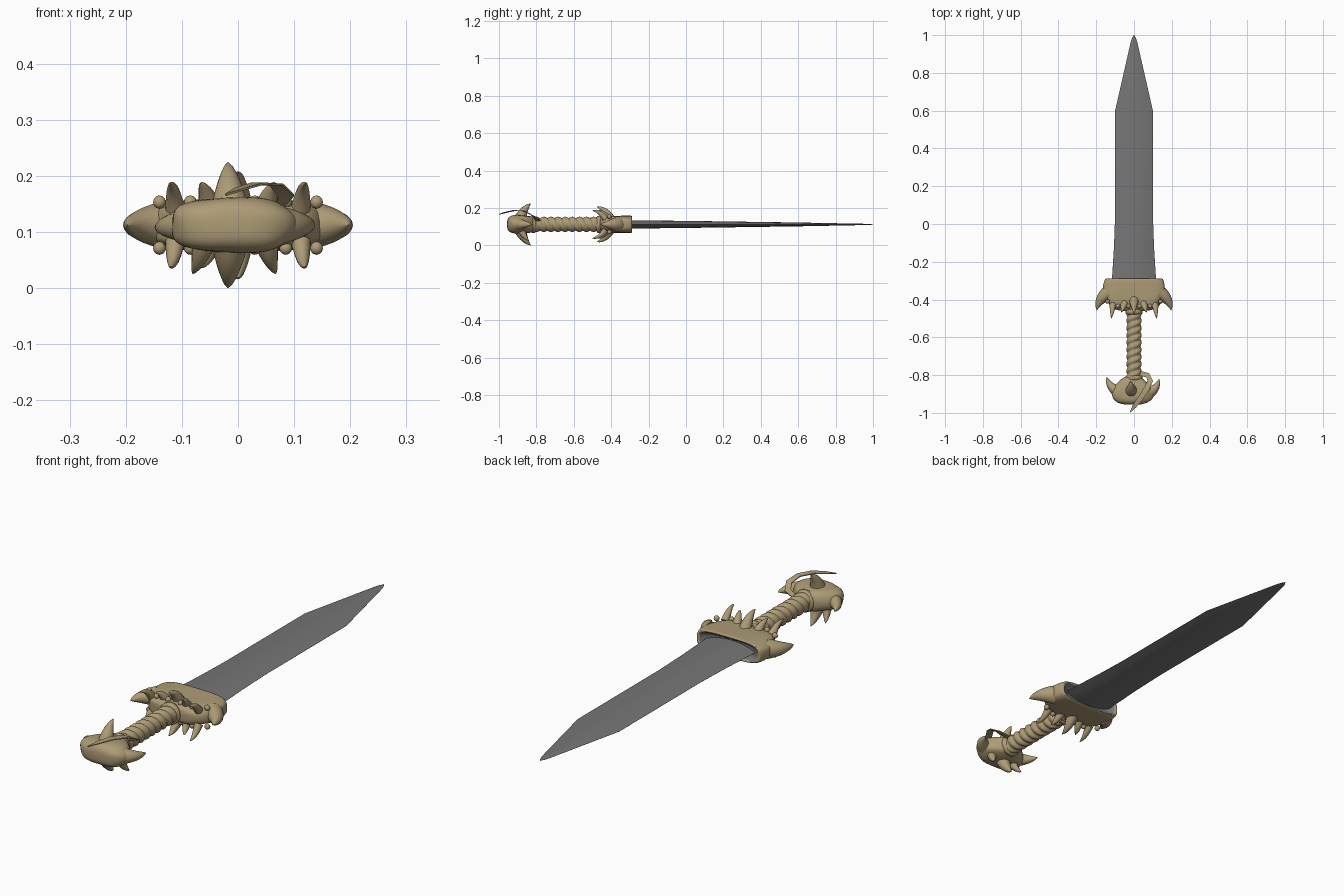
import bpy, bmesh, math
from mathutils import Vector

if "Cube" in bpy.data.objects:
    bpy.data.objects.remove(bpy.data.objects["Cube"])

MID = 0.112  # height of the sword's centre line


def material(name, colour):
    m = bpy.data.materials.new(name)
    m.use_nodes = True
    m.diffuse_color = (*colour, 1)
    m.node_tree.nodes["Principled BSDF"].inputs["Base Color"].default_value = (*colour, 1)
    return m


bone = material("tan bone", (0.42, 0.33, 0.18))
steel = material("grey steel", (0.18, 0.18, 0.18))


def finish(name, bm, mats, angle=50, subdivide=0):
    bmesh.ops.recalc_face_normals(bm, faces=bm.faces)
    mesh = bpy.data.meshes.new(name)
    bm.to_mesh(mesh)
    bm.free()
    for m in mats:
        mesh.materials.append(m)
    ob = bpy.data.objects.new(name, mesh)
    bpy.context.collection.objects.link(ob)
    bpy.ops.object.select_all(action='DESELECT')
    ob.select_set(True)
    bpy.context.view_layer.objects.active = ob
    bpy.ops.object.shade_smooth_by_angle(angle=math.radians(angle))
    if subdivide:
        ob.modifiers.new("Subdivision", 'SUBSURF').levels = subdivide
    return ob


def skin(rings):
    """Join rings of points into a capped tube."""
    bm = bmesh.new()
    loops = [[bm.verts.new(p) for p in r] for r in rings]
    n = len(loops[0])
    for a, b in zip(loops, loops[1:]):
        for i in range(n):
            j = (i + 1) % n
            bm.faces.new((a[i], a[j], b[j], b[i]))
    bm.faces.new(loops[0])
    bm.faces.new(loops[-1])
    return bm


def rounded_ring(y, w, t, power, segs, cx=0.0, lump=0.0):
    ring = []
    for i in range(segs):
        a = math.tau * i / segs
        c, s = math.cos(a), math.sin(a)
        k = 1 + lump * math.sin(5 * a + y * 40)
        x = w * k * math.copysign(abs(c) ** (2 / power), c)
        z = t * k * math.copysign(abs(s) ** (2 / power), s)
        ring.append((cx + x, y, MID + z))
    return ring


def horn(name, base, tip, radius, bend=(0, 0, 0), segs=10, steps=7):
    """Tapering curved spike."""
    base, tip = Vector(base), Vector(tip)
    mid = (base + tip) / 2 + Vector(bend)
    rings = []
    for k in range(steps + 1):
        t = k / steps
        p = base * (1 - t) ** 2 + mid * 2 * t * (1 - t) + tip * t * t
        d = ((mid - base) * (1 - t) + (tip - mid) * t).normalized()
        q = d.to_track_quat('Z', 'Y')
        r = radius * max(0.02, (1 - t) ** 0.75)
        rings.append([p + q @ Vector((r * math.cos(math.tau * i / segs),
                                      r * math.sin(math.tau * i / segs), 0))
                      for i in range(segs)])
    return finish(name, skin(rings), [bone])


# Blade: lens section, straight sides and a pointed tip
def lens(y, w, t):
    xs = [-1 + i / 4 for i in range(9)]
    top = [(w * x, y, MID + t * (1 - x * x)) for x in xs]
    low = [(w * x, y, MID - t * (1 - x * x) - 0.0005) for x in reversed(xs)]
    return top + low


blade = [(-0.40, 0.118, 0.022), (-0.28, 0.116, 0.022), (-0.12, 0.106, 0.02),
         (0.05, 0.1, 0.018), (0.6, 0.1, 0.01), (0.965, 0.017, 0.003),
         (0.985, 0.01, 0.002), (1.0, 0.001, 0.001)]
finish("blade", skin([lens(*s) for s in blade]), [steel], 30)

# Guard: lumpy block with a recessed mouth around the blade
guard = [(-0.462, 0.05, 0.02, 0), (-0.455, 0.105, 0.034, 0.04),
         (-0.43, 0.135, 0.044, 0.05), (-0.39, 0.155, 0.046, 0.03),
         (-0.34, 0.168, 0.046, 0.02), (-0.31, 0.16, 0.047, 0.01),
         (-0.292, 0.154, 0.047, 0), (-0.288, 0.149, 0.044, 0),
         (-0.29, 0.138, 0.036, 0), (-0.315, 0.134, 0.033, 0)]
bm = skin([rounded_ring(y, w, t, 3.6, 32, 0, l) for y, w, t, l in guard])
for f in bm.faces:
    c = f.calc_center_median()
    if c.y > -0.32 and abs(c.x) < 0.137 and abs(c.z - MID) < 0.0355:
        f.material_index = 1
finish("guard", bm, [bone, steel], 60, 1)

# Guard horns and studs, mirrored across both axes
for sx, side in ((1, "left"), (-1, "right")):
    horn(f"{side}_guard_horn", (sx * 0.135, -0.365, MID), (sx * 0.197, -0.457, MID),
         0.042, (sx * 0.025, 0.012, 0), 14)
    for sz, level in ((1, "upper"), (-1, "lower")):
        tag = f"{side}_{level}"
        horn(f"{tag}_outer_spike", (sx * 0.112, -0.43, MID + sz * 0.03),
             (sx * 0.12, -0.502, MID + sz * 0.074), 0.018, (0, 0.004, sz * 0.022))
        horn(f"{tag}_inner_spike", (sx * 0.05, -0.42, MID + sz * 0.03),
             (sx * 0.067, -0.468, MID + sz * 0.075), 0.021, (0, 0, sz * 0.015))
        for k, (x, y) in enumerate(((0.03, -0.435), (0.085, -0.435), (0.14, -0.41))):
            bm = bmesh.new()
            bmesh.ops.create_uvsphere(bm, u_segments=10, v_segments=6, radius=0.012)
            bmesh.ops.translate(bm, verts=bm.verts,
                                vec=(sx * x, y, MID + sz * 0.041))
            finish(f"{tag}_stud_{k + 1}", bm, [bone])
for sz, level in ((1, "upper"), (-1, "lower")):
    horn(f"{level}_centre_spike", (0, -0.405, MID + sz * 0.03),
         (0, -0.477, MID + sz * 0.094), 0.027, (0, 0.01, sz * 0.022))

# Grip: twisted strands
rings = []
for k in range(121):
    y = -0.83 + 0.39 * k / 120
    ring = []
    for i in range(24):
        a = math.tau * i / 24
        r = 0.032 + 0.009 * abs(math.sin(a + y * math.pi / 0.038))
        ring.append((r * math.cos(a), y, MID + r * math.sin(a)))
    rings.append(ring)
finish("grip", skin(rings), [bone], 60)

# Collars at both ends of the grip
for name, y in (("guard_collar", -0.465), ("pommel_collar", -0.815)):
    rings = [rounded_ring(y + dy, r, r, 2, 20)
             for dy, r in ((-0.014, 0.036), (-0.008, 0.046), (0.008, 0.046), (0.014, 0.036))]
    finish(name, skin(rings), [bone], 60)

# Pommel: flattened knob
pommel = [(-0.805, 0.042, 0.036, 0), (-0.825, 0.062, 0.043, 0.03),
          (-0.85, 0.092, 0.047, 0.04), (-0.885, 0.115, 0.05, 0.04),
          (-0.915, 0.112, 0.05, 0.04), (-0.938, 0.095, 0.046, 0.03),
          (-0.952, 0.066, 0.034, 0.02), (-0.957, 0.03, 0.016, 0)]
finish("pommel", skin([rounded_ring(y, w, t, 2.6, 28, -0.008, l) for y, w, t, l in pommel]),
       [bone], 60, 1)

# Pommel horns
horn("right_pommel_horn", (-0.08, -0.89, MID), (-0.145, -0.81, MID - 0.005),
     0.034, (-0.022, -0.012, 0), 14)
horn("left_pommel_horn", (0.075, -0.895, MID), (0.133, -0.82, MID),
     0.034, (0.022, -0.014, 0), 14)
for sz, level in ((1, "upper"), (-1, "lower")):
    horn(f"{level}_pommel_horn", (-0.014, -0.885, MID + sz * 0.03),
         (-0.018, -0.83, MID + sz * 0.112), 0.034, (0, -0.012, sz * 0.012), 14)
for name, x in (("right", -0.06), ("left", 0.05)):
    horn(f"{name}_lower_pommel_spike", (x, -0.88, MID - 0.03),
         (x * 1.35, -0.84, 0.025), 0.022, (0, -0.006, -0.01))

# Loose strap arching over the pommel
path = [Vector(p) for p in ((0.03, -0.79, 0.13), (0.072, -0.8, 0.143), (0.086, -0.83, 0.165),
                            (0.068, -0.87, 0.184), (0.035, -0.92, 0.186),
                            (0.002, -0.965, 0.176), (-0.022, -0.999, 0.166))]
widths = (0.012, 0.013, 0.014, 0.014, 0.014, 0.011, 0.001)
rings = []
for k, p in enumerate(path):
    d = path[min(k + 1, len(path) - 1)] - path[max(k - 1, 0)]
    side = d.cross(Vector((0, 0, 1))).normalized() * widths[k]
    up = side.cross(d).normalized() * 0.002
    rings.append([p + side + up, p - side + up, p - side - up, p + side - up])
finish("strap", skin(rings), [bone], 50)
